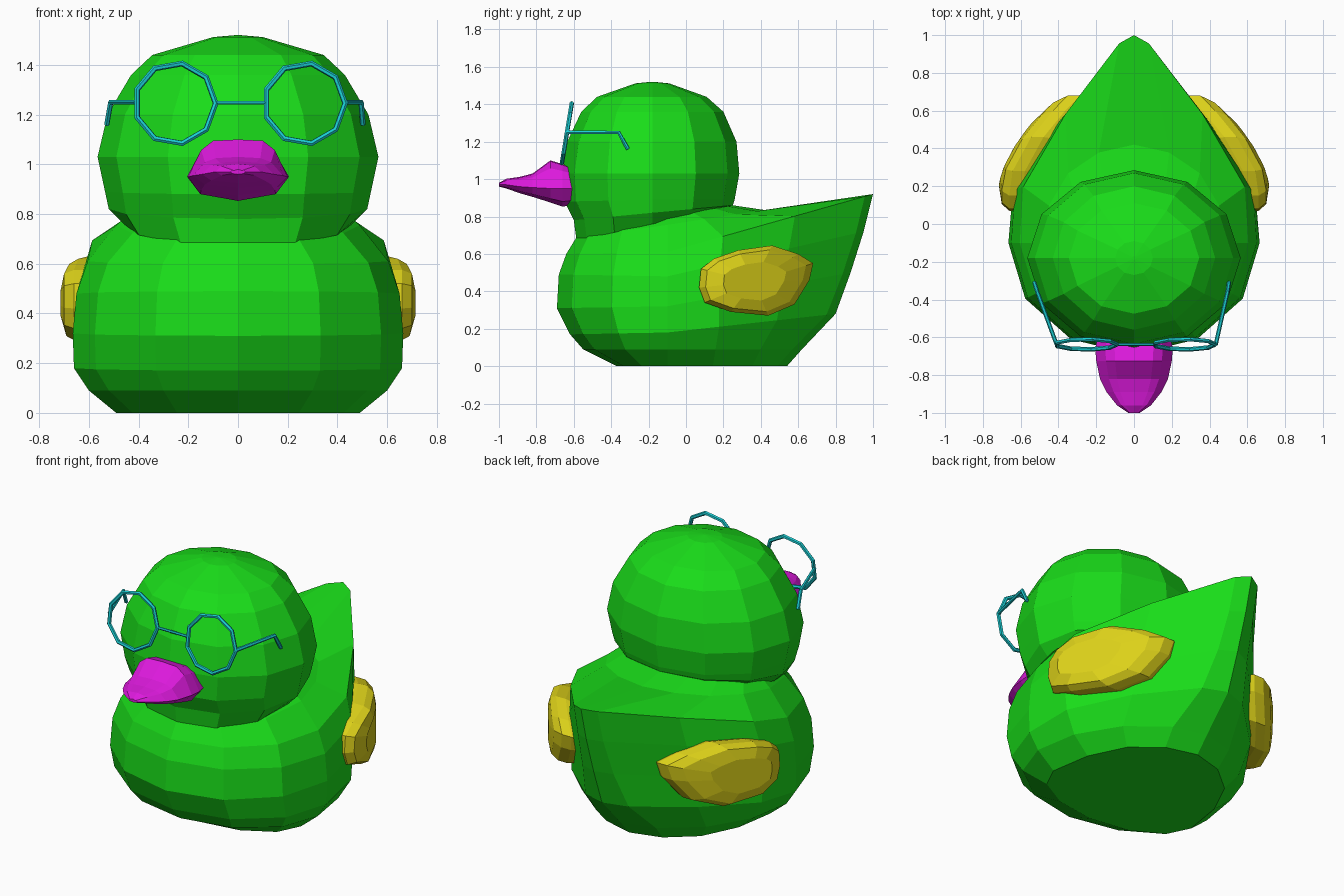
import bpy, bmesh
from math import sin, cos, pi

if "Cube" in bpy.data.objects:
    bpy.data.objects.remove(bpy.data.objects["Cube"])


def material(name, rgb):
    m = bpy.data.materials.new(name)
    m.diffuse_color = (*rgb, 1)
    m.use_nodes = True
    m.node_tree.nodes["Principled BSDF"].inputs["Base Color"].default_value = m.diffuse_color
    return m


GREEN = material("green", (0.01, 0.72, 0.01))
PINK = material("magenta", (0.72, 0.01, 0.72))
YELLOW = material("yellow", (0.72, 0.64, 0.01))
TEAL = material("teal", (0.01, 0.62, 0.66))


def loft(name, rings, mat):
    """Bridge equal-length closed rings and cap both ends, flat shaded."""
    bm = bmesh.new()
    vs = [[bm.verts.new(p) for p in r] for r in rings]
    n = len(vs[0])
    for a, b in zip(vs, vs[1:]):
        for i in range(n):
            j = (i + 1) % n
            bm.faces.new((a[i], a[j], b[j], b[i]))
    bm.faces.new(vs[0][::-1])
    bm.faces.new(vs[-1])
    bmesh.ops.recalc_face_normals(bm, faces=bm.faces)
    me = bpy.data.meshes.new(name)
    bm.to_mesh(me)
    bm.free()
    me.materials.append(mat)
    ob = bpy.data.objects.new(name, me)
    bpy.context.collection.objects.link(ob)
    return ob


def mirrored(half):
    """Half ring starting and ending at x = 0 -> full closed ring."""
    return half + [(-x, y, z) for x, y, z in half[-2:0:-1]]


FRONT = [(0, 1), (0.5, 0.866), (0.866, 0.5), (1, 0)]
TAIL = [(0.97, 0.27), (0.60, 0.62), (0.13, 0.96), (0, 1)]
ROUND = [(0.92, 0.38), (0.71, 0.71), (0.38, 0.92), (0, 1)]


def body_ring(f, w, b, zf, zs, zb, r, c=-0.1):
    """Round in front; the back blends from round (r=1) to a pointed tail (r=0)."""
    h = [(w * s, c + (f - c) * t, zs + (zf - zs) * t) for s, t in FRONT]
    for (s0, t0), (s1, t1) in zip(TAIL, ROUND):
        s, t = s0 + (s1 - s0) * r, t0 + (t1 - t0) * r
        h.append((w * s, c + (b - c) * t, zs + (zb - zs) * t))
    return mirrored(h)


# body with upswept tail
loft("body", [body_ring(*r) for r in (
    (-0.37, 0.49, 0.54, 0.00, 0.00, 0.00, 1.0),
    (-0.55, 0.60, 0.62, 0.09, 0.09, 0.09, 0.8),
    (-0.62, 0.66, 0.80, 0.17, 0.18, 0.28, 0.35),
    (-0.69, 0.665, 0.88, 0.31, 0.32, 0.50, 0.1),
    (-0.68, 0.65, 0.95, 0.49, 0.48, 0.72, 0.0),
    (-0.64, 0.605, 1.00, 0.60, 0.61, 0.92, 0.0),
    (-0.585, 0.49, 0.42, 0.69, 0.755, 0.835, 1.0),
    (-0.54, 0.44, 0.25, 0.72, 0.80, 0.86, 1.0))], GREEN)


def head_ring(f, w, b, zf, zs, zb):
    c, h = -0.18, []
    for i in range(7):
        a = pi * i / 6
        k = cos(a)
        y = c + (c - f) * -k if k > 0 else c + (b - c) * -k
        z = zs + (zf - zs) * k if k > 0 else zs - (zb - zs) * k
        h.append((w * sin(a) if 0 < i < 6 else 0, y, z))
    return mirrored(h)


# head
loft("head", [head_ring(*r) for r in (
    (-0.585, 0.46, 0.22, 0.67, 0.76, 0.84),
    (-0.60, 0.52, 0.25, 0.78, 0.82, 0.86),
    (-0.65, 0.535, 0.26, 0.88, 0.89, 0.89),
    (-0.66, 0.565, 0.285, 1.03, 1.03, 1.03),
    (-0.635, 0.525, 0.27, 1.20, 1.20, 1.20),
    (-0.56, 0.43, 0.20, 1.36, 1.36, 1.36),
    (-0.475, 0.345, 0.11, 1.44, 1.44, 1.44),
    (-0.27, 0.10, -0.09, 1.512, 1.512, 1.512),
    (-0.19, 0.01, -0.17, 1.52, 1.52, 1.52))], GREEN)


# beak, lofted from face to tip
def beak_ring(y, w, zt, zm, zb):
    return mirrored([(0, y, zt), (0.5 * w, y, zt - 0.005),
                     (0.74 * w, y, zm + 0.72 * (zt - zm)), (w, y, zm),
                     (0.74 * w, y, zm + 0.72 * (zb - zm)), (0, y, zb)])


loft("beak", [beak_ring(*r) for r in (
    (-0.58, 0.19, 1.05, 0.95, 0.865),
    (-0.66, 0.205, 1.08, 0.95, 0.853),
    (-0.725, 0.20, 1.10, 0.95, 0.875),
    (-0.82, 0.18, 1.03, 0.955, 0.905),
    (-0.89, 0.145, 1.012, 0.96, 0.925),
    (-0.96, 0.09, 1.002, 0.97, 0.95),
    (-1.00, 0.03, 0.98, 0.97, 0.96))], PINK)

# wings: one side outline, stacked in layers that follow the tapering body
OUTLINE = [(0.07, 0.42), (0.08, 0.52), (0.15, 0.575), (0.28, 0.62), (0.46, 0.645),
           (0.60, 0.60), (0.68, 0.55), (0.66, 0.46), (0.58, 0.33), (0.44, 0.27),
           (0.24, 0.29), (0.10, 0.34)]


def wing_ring(side, scale, depth):
    pts = []
    for y, z in OUTLINE:
        y, z = 0.36 + (y - 0.36) * scale, 0.45 + (z - 0.45) * scale
        x = 0.715 - 1.0 * max(0, y - 0.2) ** 1.6 - depth
        pts.append((side * x, y, z))
    return pts


for side, label in ((1, "left"), (-1, "right")):
    loft(label + "_wing", [wing_ring(side, *l) for l in (
        (0.9, 0.20), (1.0, 0.12), (1.0, 0.055), (0.88, 0.015), (0.55, 0.0))], YELLOW)


# glasses
def wire(name, pts, radius, closed=False):
    cu = bpy.data.curves.new(name, "CURVE")
    cu.dimensions = "3D"
    cu.bevel_depth = radius
    cu.bevel_resolution = 1
    cu.use_fill_caps = True
    sp = cu.splines.new("POLY")
    sp.points.add(len(pts) - 1)
    for p, co in zip(sp.points, pts):
        p.co = (*co, 1)
    sp.use_cyclic_u = closed
    sp.use_smooth = False
    cu.materials.append(TEAL)
    ob = bpy.data.objects.new(name, cu)
    bpy.context.collection.objects.link(ob)


for label, cx in (("right", -0.253), ("left", 0.268)):
    pts = []
    for i in range(9):
        a = 2 * pi * i / 9
        dz = 0.163 * sin(a)
        pts.append((cx + 0.163 * cos(a), -0.637 + 0.165 * dz, 1.245 + dz))
    wire(label + "_lens_frame", pts, 0.012, True)

wire("glasses_bridge", [(-0.09, -0.637, 1.247), (0.112, -0.637, 1.247)], 0.008)
wire("right_glasses_arm", [(-0.41, -0.637, 1.25), (-0.512, -0.36, 1.25), (-0.528, -0.31, 1.16)], 0.011)
wire("left_glasses_arm", [(0.433, -0.637, 1.25), (0.495, -0.36, 1.25), (0.503, -0.31, 1.16)], 0.011)
